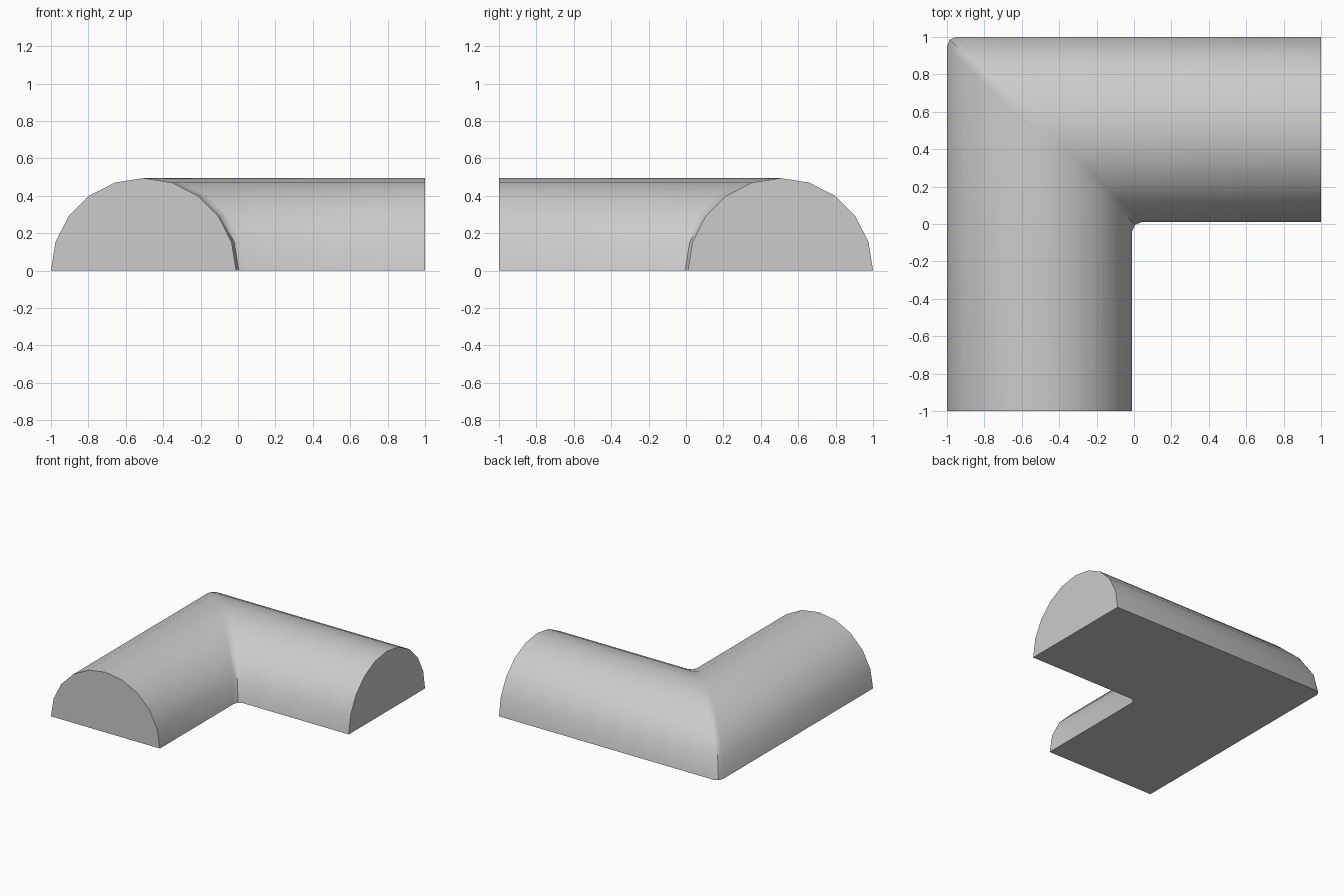
import bpy, bmesh, math
from mathutils import Vector

if "Cube" in bpy.data.objects:
    bpy.data.objects.remove(bpy.data.objects["Cube"])

R = 0.495      # half-round radius
SIDES = 10     # facets across the half round
B = 0.05       # rounding of the mitred corner

# half-round profile, t = offset from the outer edge, z = height
profile = []
for i in range(SIDES + 1):
    a = math.pi * i / SIDES
    profile.append((R * (1 - math.cos(a)), R * math.sin(a)))

bm = bmesh.new()
k = B * (1 - math.sqrt(0.5))


# each section is the mitre line (x = -1 + t, y = 1 - t) shifted or extended
def section(place):
    return [bm.verts.new(Vector((*place(-1 + t, 1 - t), z))) for t, z in profile]


rings = [
    section(lambda x, y: (x, -1)),         # front end
    section(lambda x, y: (x, y - B)),      # start of corner
    section(lambda x, y: (x + k, y - k)),  # middle of corner
    section(lambda x, y: (x + B, y)),      # end of corner
    section(lambda x, y: (1, y)),          # right end
]

# curved skin and flat underside
for a, b in zip(rings, rings[1:]):
    for i in range(SIDES + 1):
        j = (i + 1) % (SIDES + 1)
        bm.faces.new((a[i], a[j], b[j], b[i]))

# end caps
bm.faces.new(rings[0])
bm.faces.new(rings[-1])
bmesh.ops.recalc_face_normals(bm, faces=bm.faces)

mesh = bpy.data.meshes.new("half_round_corner")
bm.to_mesh(mesh)
bm.free()
obj = bpy.data.objects.new("half_round_corner", mesh)
bpy.context.collection.objects.link(obj)
bpy.context.view_layer.objects.active = obj
obj.select_set(True)
bpy.ops.object.shade_smooth_by_angle(angle=math.radians(30))
